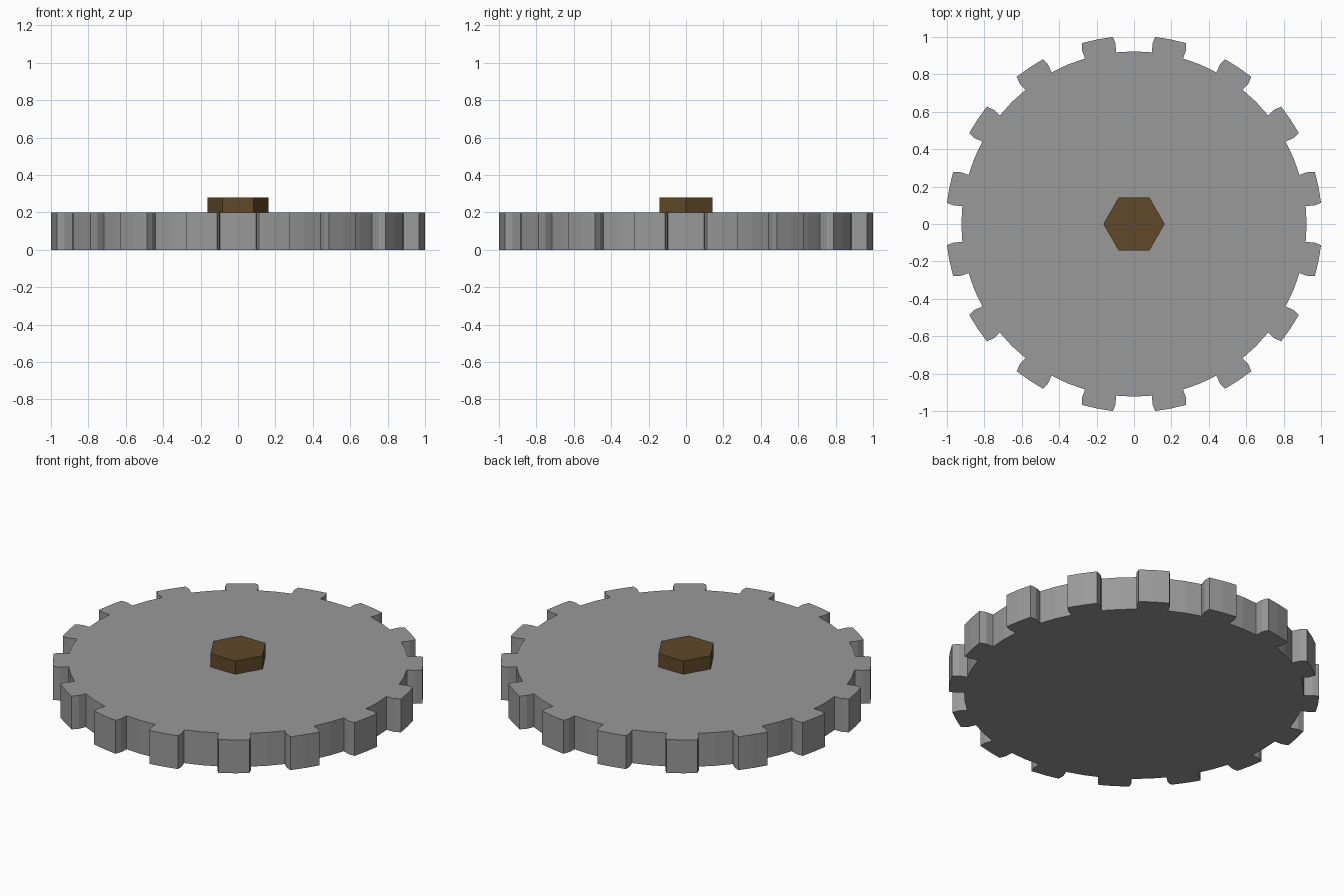
import bpy, bmesh, math

if "Cube" in bpy.data.objects:
    bpy.data.objects.remove(bpy.data.objects["Cube"])


def material(name, rgb):
    m = bpy.data.materials.new(name)
    m.diffuse_color = (*rgb, 1.0)
    m.use_nodes = True
    m.node_tree.nodes["Principled BSDF"].inputs["Base Color"].default_value = m.diffuse_color
    return m


def prism(name, outline, z0, z1, mat):
    """Extrude a closed 2D outline between two heights."""
    bm = bmesh.new()
    base = bm.faces.new([bm.verts.new((x, y, z0)) for x, y in outline])
    res = bmesh.ops.extrude_face_region(bm, geom=[base], use_keep_orig=True)
    verts = [v for v in res["geom"] if isinstance(v, bmesh.types.BMVert)]
    bmesh.ops.translate(bm, verts=verts, vec=(0, 0, z1 - z0))
    bmesh.ops.recalc_face_normals(bm, faces=bm.faces[:])
    mesh = bpy.data.meshes.new(name)
    bm.to_mesh(mesh)
    bm.free()
    mesh.materials.append(mat)
    obj = bpy.data.objects.new(name, mesh)
    bpy.context.collection.objects.link(obj)
    return obj


def circle(r, n):
    return [(r * math.cos(2 * math.pi * i / n), r * math.sin(2 * math.pi * i / n))
            for i in range(n)]


steel = material("steel grey", (0.32, 0.32, 0.32))
bronze = material("dark bronze", (0.115, 0.065, 0.022))

# Gear wheel: 16 teeth, each given as (radial, tangential) points
TEETH = 16
tooth = [(0.919, -0.0845), (0.965, -0.0915), (1.003, -0.084), (1.006, 0.0),
         (1.003, 0.084), (0.965, 0.0915), (0.919, 0.0845)]
outline = []
for k in range(TEETH):
    a = 2 * math.pi * (k + 0.5) / TEETH
    c, s = math.cos(a), math.sin(a)
    outline += [(r * c - t * s, r * s + t * c) for r, t in tooth]
    b = 2 * math.pi * (k + 1) / TEETH          # middle of the gap
    outline.append((0.923 * math.cos(b), 0.923 * math.sin(b)))
prism("gear_wheel", outline, 0.0, 0.2, steel)

# Axle through the wheel, flush with the underside
prism("axle", circle(0.107, 32), 0.0, 0.21, steel)

# Hexagonal bolt head on top
prism("bolt_head", circle(0.164, 6), 0.199, 0.28, bronze)
